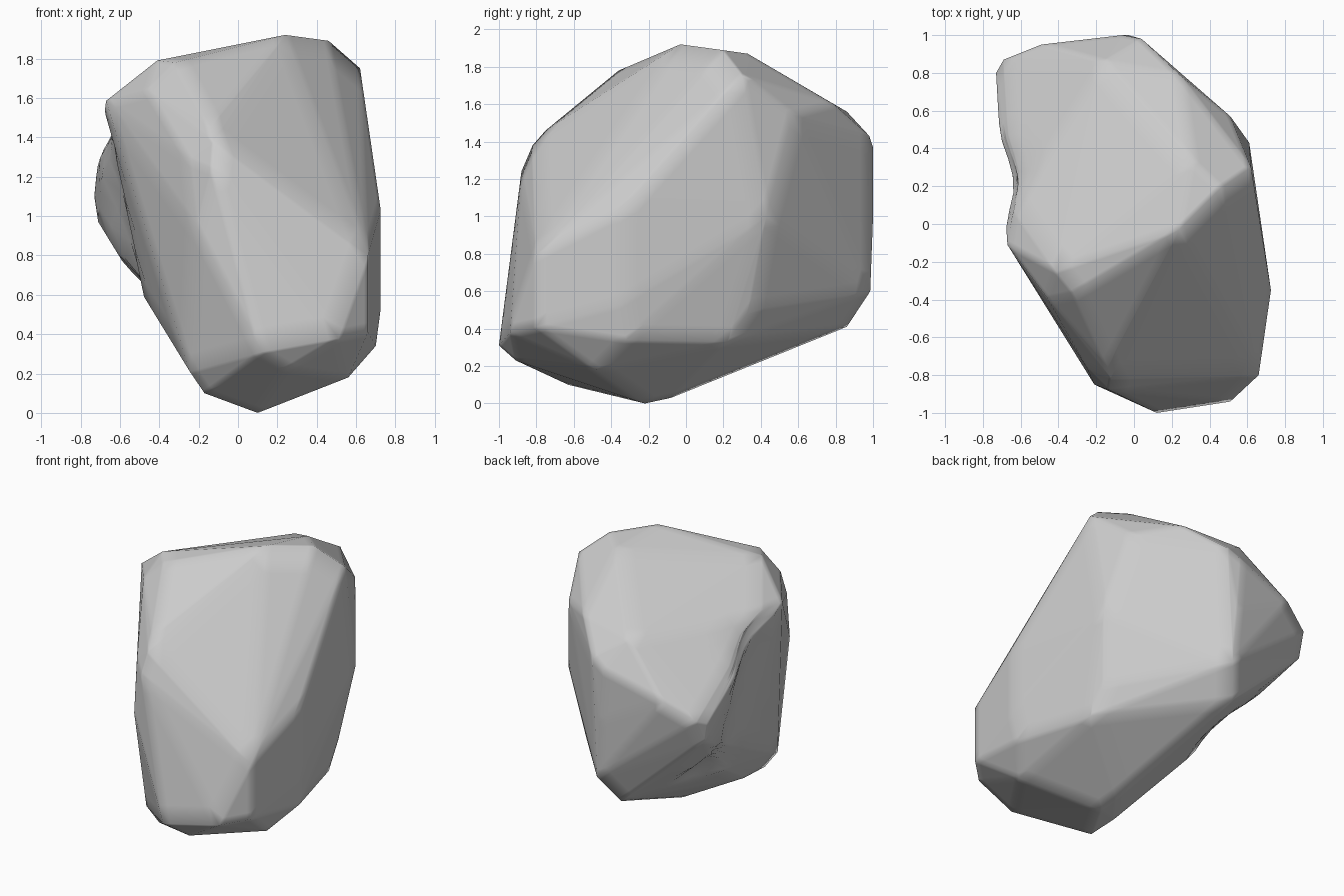
import bpy, bmesh
from mathutils import Vector

# Corner points of the chipped boulder, grouped by side
crown = [(-.41, -.25, 1.79), (-.32, -.36, 1.78), (-.46, -.39, 1.64), (.24, -.03, 1.92),
         (.46, .19, 1.89), (.31, .33, 1.87), (.62, .30, 1.75), (.24, .79, 1.60),
         (-.16, .86, 1.56), (-.67, -.11, 1.585), (-.64, .08, 1.59)]
front = [(-.14, -.75, 1.46), (-.12, -.82, 1.38), (-.13, -.88, 1.24), (-.25, -.76, 1.29),
         (-.21, -.85, .94), (-.245, -.665, .21), (.12, -1.0, .31), (.51, -.94, .38),
         (.66, -.80, .41), (.66, -.80, .80)]
right = [(.725, -.35, 1.03), (.725, -.35, .53), (.70, -.32, .34), (.51, .57, 1.54),
         (.61, .43, 1.0), (.55, .22, .33), (.54, .34, .50)]
back = [(.04, .98, 1.43), (-.06, 1.0, 1.37), (-.03, 1.0, 1.0), (0, .985, .60),
        (-.10, .86, .41), (-.49, .95, 1.24), (-.69, .87, 1.13), (-.73, .80, 1.10),
        (-.72, .62, 1.20), (-.71, .80, .97), (-.45, .73, .68)]
base = [(.10, -.22, 0), (.08, -.08, .03), (.56, -.48, .18), (.26, -.91, .23),
        (-.17, -.63, .10), (-.17, -.40, .11), (-.385, .16, .44)]

bm = bmesh.new()
for p in crown + front + right + back + base:
    bm.verts.new(p)
hull = bmesh.ops.convex_hull(bm, input=bm.verts[:])
loose = {g for g in hull["geom_interior"] + hull["geom_unused"]
         if isinstance(g, bmesh.types.BMVert)}
bmesh.ops.delete(bm, geom=list(loose), context='VERTS')

# Finer faces keep the facets flat and the edges softly shaded
bmesh.ops.subdivide_edges(bm, edges=bm.edges[:], cuts=7, use_grid_fill=True)

# Shallow groove running down the left side
a, b = Vector((-.68, .22, 1.42)), Vector((-.40, .34, .56))
ab = b - a
for v in bm.verts:
    t = max(0, min(1, (v.co - a).dot(ab) / ab.length_squared))
    d = (v.co - a - ab * t).length / .27
    if d < 1:
        v.co += Vector((.93, 0, .2)) * .06 * (1 - d * d) ** 2

bmesh.ops.recalc_face_normals(bm, faces=bm.faces[:])
for f in bm.faces:
    f.smooth = True
mesh = bpy.data.meshes.new("boulder")
bm.to_mesh(mesh)
bm.free()
boulder = bpy.data.objects.new("boulder", mesh)
bpy.context.collection.objects.link(boulder)
